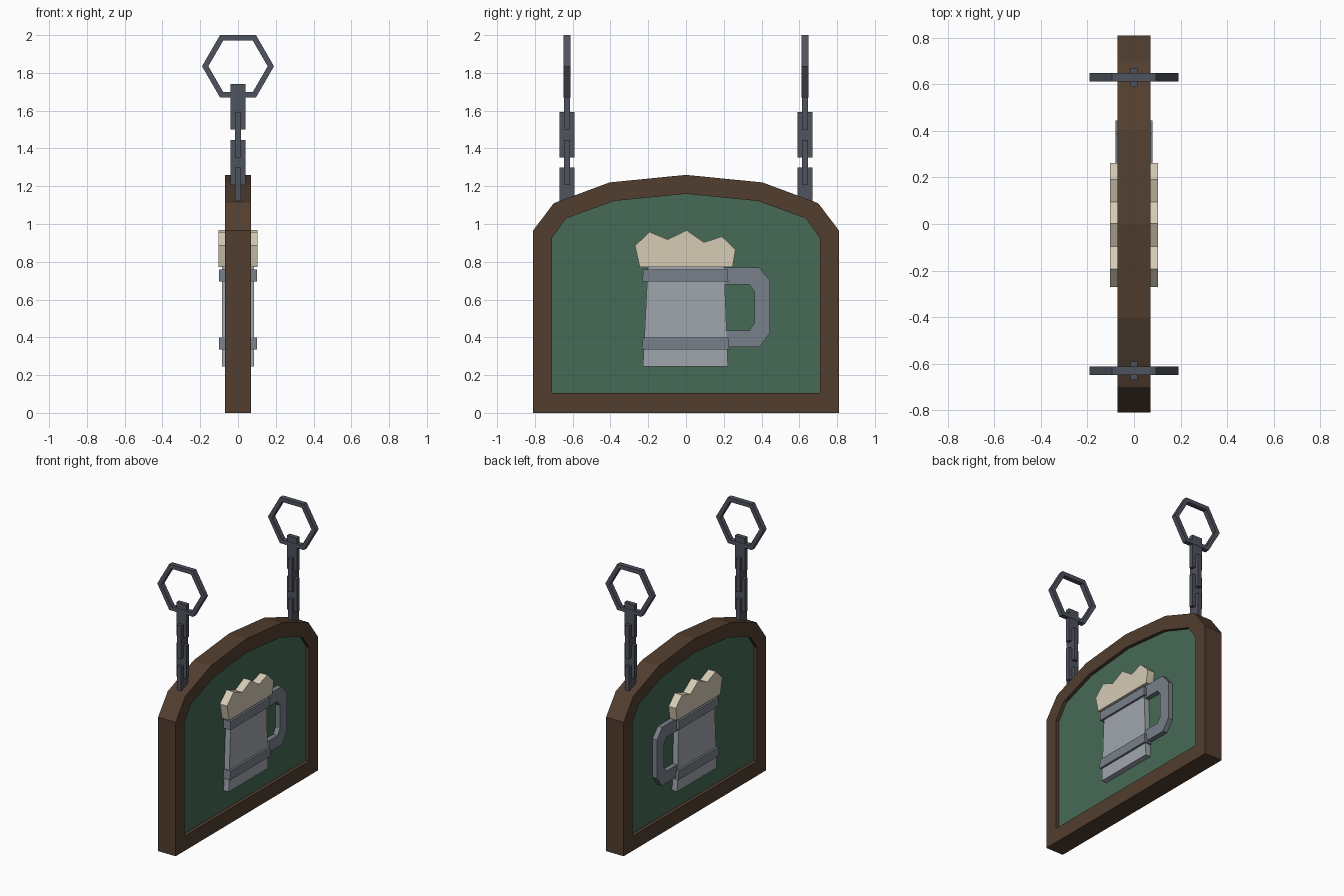
import bpy, bmesh, math

if "Cube" in bpy.data.objects:
    bpy.data.objects.remove(bpy.data.objects["Cube"])


def material(name, r, g, b):
    lin = [((c / 255 + 0.055) / 1.055) ** 2.4 for c in (r, g, b)]
    m = bpy.data.materials.new(name)
    m.diffuse_color = (*lin, 1)
    m.use_nodes = True
    m.node_tree.nodes["Principled BSDF"].inputs["Base Color"].default_value = m.diffuse_color
    return m


wood = material("dark_wood", 82, 62, 47)
green = material("green_paint", 70, 106, 87)
pewter = material("light_pewter", 160, 166, 174)
band_metal = material("grey_band", 120, 128, 137)
cream = material("cream_foam", 214, 204, 181)
iron = material("dark_iron", 79, 83, 93)


def on_x(u, v, d):          # profile in the y-z plane, thickness along x
    return (d, u, v)


def finish(name, bm, mat):
    bmesh.ops.recalc_face_normals(bm, faces=bm.faces)
    me = bpy.data.meshes.new(name)
    bm.to_mesh(me)
    bm.free()
    me.materials.append(mat)
    ob = bpy.data.objects.new(name, me)
    bpy.context.collection.objects.link(ob)
    return ob


def prism(name, pts, half, mat, place=on_x):
    """Closed outline extruded evenly to both sides."""
    bm = bmesh.new()
    a, b = [[bm.verts.new(place(u, v, d)) for u, v in pts] for d in (-half, half)]
    bm.faces.new(a)
    bm.faces.new(b)
    n = len(pts)
    for i in range(n):
        j = (i + 1) % n
        bm.faces.new((a[i], a[j], b[j], b[i]))
    return finish(name, bm, mat)


def ring(name, outer, inner, half, mat, place=on_x):
    """Square-section loop between two outlines of equal length."""
    bm = bmesh.new()
    loops = [[bm.verts.new(place(u, v, d)) for u, v in pts]
             for pts, d in ((outer, -half), (outer, half), (inner, half), (inner, -half))]
    n = len(outer)
    for k in range(4):
        p, q = loops[k], loops[(k + 1) % 4]
        for i in range(n):
            j = (i + 1) % n
            bm.faces.new((p[i], p[j], q[j], q[i]))
    return finish(name, bm, mat)


def mirrored(right, top):
    return right + [top] + [(-u, v) for u, v in reversed(right)]


def rect(w, z0, z1):
    return [(-w, z0), (w, z0), (w, z1), (-w, z1)]


# Arched board: frame and recessed panel
outer = mirrored([(0.81, 0), (0.81, 0.965), (0.70, 1.11), (0.405, 1.22)], (0, 1.26))
inner = mirrored([(0.71, 0.105), (0.71, 0.925), (0.635, 1.03), (0.38, 1.122)], (0, 1.16))
ring("frame", outer, inner, 0.07, wood)
prism("panel", inner, 0.045, green)

# Mug, standing proud of both panel faces
prism("mug_body", [(-0.228, 0.245), (0.222, 0.245), (0.202, 0.775), (-0.202, 0.775)], 0.085, pewter)
prism("lower_band", [(-0.233, 0.335), (0.23, 0.335), (0.223, 0.40), (-0.228, 0.40)], 0.10, band_metal)
prism("upper_band", [(-0.23, 0.695), (0.224, 0.695), (0.22, 0.758), (-0.228, 0.758)], 0.10, band_metal)
prism("handle", [(0.20, 0.77), (0.386, 0.77), (0.445, 0.70), (0.445, 0.424), (0.39, 0.35), (0.20, 0.35),
                 (0.20, 0.435), (0.336, 0.435), (0.362, 0.475), (0.362, 0.643), (0.336, 0.68), (0.20, 0.68)],
      0.08, band_metal)
prism("foam", [(-0.245, 0.773), (0.247, 0.773), (0.262, 0.865), (0.19, 0.934), (0.095, 0.903), (0.003, 0.967),
               (-0.097, 0.918), (-0.193, 0.958), (-0.27, 0.885)], 0.102, cream)


# Two chains of crossed flat links, each ending in a six-sided ring
def hexagon(r):
    return [(r * math.cos(math.radians(60 * i)), 1.835 + r * math.sin(math.radians(60 * i))) for i in range(6)]


for side, y in (("left", -0.63), ("right", 0.63)):
    def on_y(u, v, d, y=y):
        return (u, y + d, v)

    def on_x_at(u, v, d, y=y):
        return (d, y + u, v)

    ring(f"{side}_hanging_ring", hexagon(0.1905), hexagon(0.157), 0.0175, iron, on_y)
    for i in range(4):
        z = 1.62 - 0.147 * i
        prism(f"{side}_chain_link_{i + 1}", rect(0.04, z - 0.12, z + 0.12), 0.0155, iron,
              on_x_at if i % 2 else on_y)
